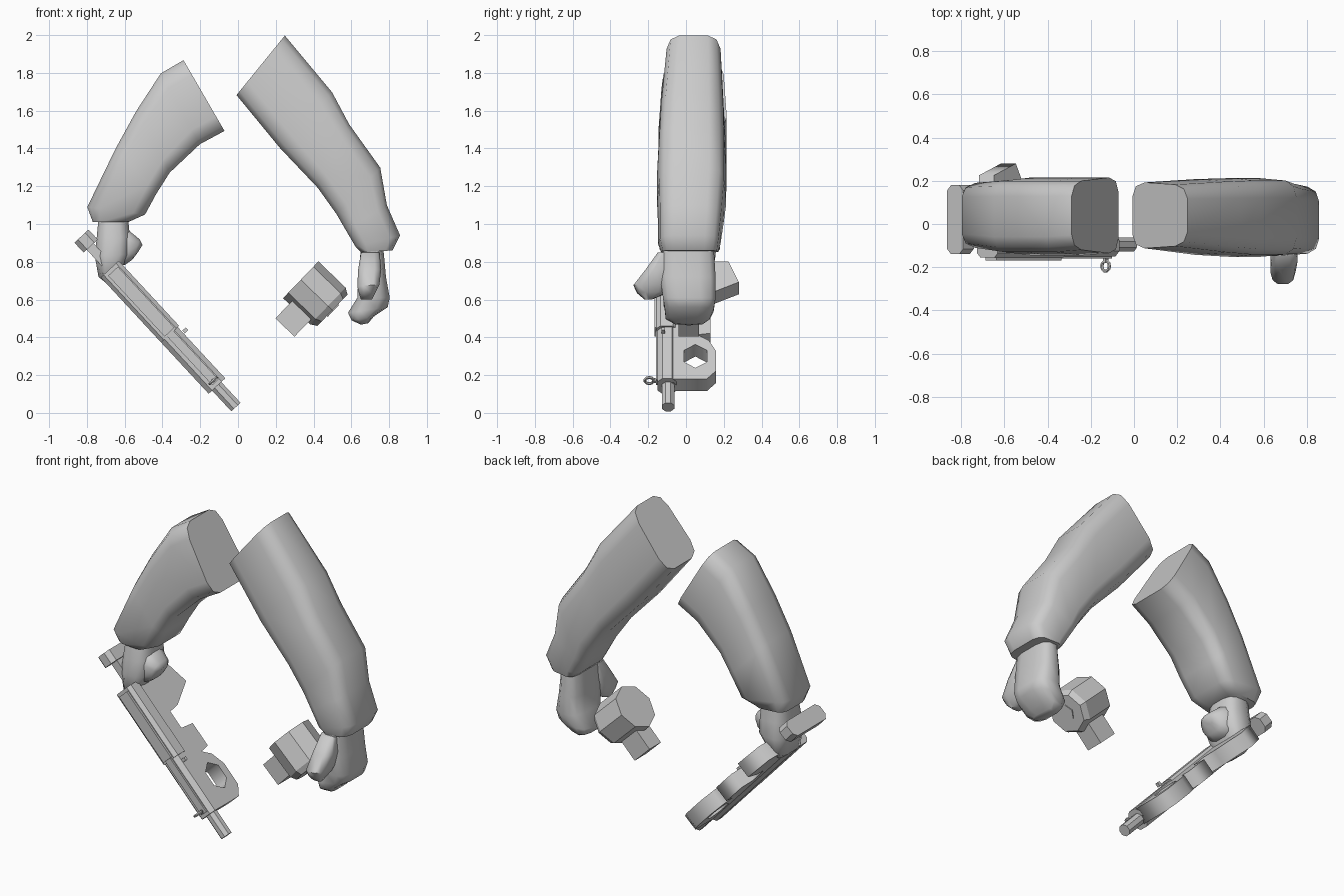
import bpy, bmesh, math
from mathutils import Matrix, Vector

if "Cube" in bpy.data.objects:
    bpy.data.objects.remove(bpy.data.objects["Cube"])

grey = bpy.data.materials.new("plain grey")
grey.diffuse_color = (0.6, 0.6, 0.6, 1)
grey.use_nodes = True
grey.node_tree.nodes["Principled BSDF"].inputs["Base Color"].default_value = grey.diffuse_color


def finish(ob, angle=None):
    """Assign the colour and optional smooth shading."""
    ob.data.materials.append(grey)
    if angle:
        bpy.ops.object.select_all(action='DESELECT')
        ob.select_set(True)
        bpy.context.view_layer.objects.active = ob
        bpy.ops.object.shade_smooth_by_angle(angle=math.radians(angle))
    return ob


def from_bmesh(name, bm, angle=None, matrix=None):
    bmesh.ops.recalc_face_normals(bm, faces=bm.faces)
    me = bpy.data.meshes.new(name)
    bm.to_mesh(me)
    bm.free()
    ob = bpy.data.objects.new(name, me)
    bpy.context.collection.objects.link(ob)
    if matrix:
        ob.matrix_world = matrix
    return finish(ob, angle)


def power(v, e):
    return math.copysign(abs(v) ** e, v)


def loft(name, rings, e=0.45, taper=0.0, angle=60, count=12):
    """Skin rounded-box rings: (outer x, outer z, inner x, inner z, y min, y max)."""
    bm = bmesh.new()
    loops = []
    for ox, oz, ix, iz, y0, y1 in rings:
        loop = []
        for k in range(count):
            a = (k + 0.5) * math.tau / count
            c, s = power(math.cos(a), e), power(math.sin(a), e)
            t = 0.5 - 0.5 * c
            y = (y0 + y1) / 2 + s * (y1 - y0) / 2 * (1 - taper * c)
            loop.append(bm.verts.new((ox + (ix - ox) * t, y, oz + (iz - oz) * t)))
        loops.append(loop)
    for a, b in zip(loops, loops[1:]):
        for k in range(count):
            j = (k + 1) % count
            bm.faces.new((a[k], a[j], b[j], b[k]))
    bm.faces.new(loops[0])
    bm.faces.new(loops[-1])
    return from_bmesh(name, bm, angle)


# Sleeves, shoulder to cuff
loft("left_sleeve", [
    (-.29, 1.87, -.07, 1.49, -.13, .21),
    (-.41, 1.80, -.20, 1.42, -.14, .21),
    (-.54, 1.60, -.36, 1.27, -.14, .21),
    (-.65, 1.40, -.43, 1.16, -.14, .21),
    (-.80, 1.09, -.49, 1.05, -.12, .20),
    (-.77, 1.01, -.58, 1.01, -.09, .17)], e=0.4, taper=0.08)
loft("right_sleeve", [
    (.25, 2.00, -.01, 1.68, -.11, .19),
    (.50, 1.70, .22, 1.40, -.14, .205),
    (.59, 1.53, .42, 1.19, -.15, .21),
    (.755, 1.30, .52, 1.05, -.15, .21),
    (.79, 1.10, .57, .965, -.145, .195),
    (.86, .94, .62, .88, -.145, .18),
    (.82, .86, .65, .85, -.13, .17)], e=0.45, taper=0.06)

# Right fist and thumb
loft("right_fist", [
    (.77, .88, .65, .88, -.13, .15),
    (.785, .72, .635, .72, -.14, .16),
    (.805, .61, .63, .61, -.125, .16),
    (.795, .56, .58, .53, -.115, .15),
    (.72, .51, .60, .49, -.11, .13),
    (.69, .475, .65, .467, -.06, .09)], e=0.65)
loft("right_thumb", [
    (.75, .85, .65, .85, -.15, -.06),
    (.76, .76, .635, .76, -.215, -.06),
    (.75, .68, .63, .67, -.28, -.08),
    (.73, .64, .64, .63, -.26, -.10),
    (.71, .60, .65, .60, -.22, -.18)], e=0.65)

# Left fist and thumb
loft("left_fist", [
    (-.74, 1.03, -.58, 1.03, -.07, .14),
    (-.75, .93, -.57, .93, -.09, .15),
    (-.76, .83, -.57, .84, -.10, .16),
    (-.74, .72, -.62, .76, -.09, .14),
    (-.69, .68, -.66, .69, -.04, .08)], e=0.65)
loft("left_thumb", [
    (-.64, .98, -.66, .80, -.06, .12),
    (-.58, .97, -.60, .78, -.07, .12),
    (-.52, .92, -.56, .81, -.06, .09),
    (-.505, .89, -.53, .85, -.02, .05)], e=0.7)

# Gun frame: local X along the barrel, Y across, Z through the thickness
u, n = Vector((.68, 0, -.733)), Vector((.733, 0, .68))
GUN = Matrix(((u.x, 0, n.x, 0), (0, 1, 0, 0), (u.z, 0, n.z, 0), (0, 0, 0, 1)))


def plate(name, loops, z0, z1):
    """Extrude flat outlines; later loops are holes."""
    cu = bpy.data.curves.new(name, 'CURVE')
    cu.dimensions = '2D'
    cu.fill_mode = 'BOTH'
    cu.extrude = (z1 - z0) / 2
    for pts in loops:
        sp = cu.splines.new('POLY')
        sp.points.add(len(pts) - 1)
        for p, (x, y) in zip(sp.points, pts):
            p.co = (x, y, 0, 1)
        sp.use_cyclic_u = True
    ob = bpy.data.objects.new(name, cu)
    bpy.context.collection.objects.link(ob)
    ob.matrix_world = GUN @ Matrix.Translation((0, 0, (z0 + z1) / 2))
    finish(ob)
    bpy.ops.object.select_all(action='DESELECT')
    ob.select_set(True)
    bpy.context.view_layer.objects.active = ob
    bpy.ops.object.convert(target='MESH')


def box(name, lo, hi, matrix=GUN, bevel=0):
    bm = bmesh.new()
    bmesh.ops.create_cube(bm, size=1)
    for v in bm.verts:
        v.co = [(a + b) / 2 + c * (b - a) for a, b, c in zip(lo, hi, v.co)]
    if bevel:
        edges = [e for e in bm.edges if abs(e.verts[0].co.x - e.verts[1].co.x) > 1e-4]
        bmesh.ops.bevel(bm, geom=edges, offset=bevel, segments=1, affect='EDGES')
    return from_bmesh(name, bm, None, matrix)


def prism(name, x0, x1, r0, r1, centre, sides, matrix=GUN, turn=0.0):
    """Many-sided bar along local X."""
    bm = bmesh.new()
    bmesh.ops.create_cone(bm, cap_ends=True, segments=sides, radius1=r0, radius2=r1, depth=x1 - x0)
    m = (Matrix.Translation(((x0 + x1) / 2, *centre)) @ Matrix.Rotation(math.pi / 2, 4, 'Y')
         @ Matrix.Rotation(turn, 4, 'Z'))
    bm.transform(m)
    return from_bmesh(name, bm, None, matrix)


# Gun body, grips and front guard ring
hole = [(-.345 + .085 * math.cos(k * math.pi / 3), .05 + .07 * math.sin(k * math.pi / 3))
        for k in range(6)]
plate("gun_grip_frame", [[
    (-1.03, -.08), (-1.03, .225), (-.88, .28), (-.79, .11), (-.78, .03), (-.67, .03),
    (-.66, .13), (-.51, .13), (-.50, .06), (-.46, .12), (-.38, .16), (-.24, .16),
    (-.18, .11), (-.18, -.08)], hole], -.025, .07)
box("gun_body", (-1.02, -.155, -.045), (-.55, -.05, .085), bevel=.02)
box("gun_forend", (-.56, -.15, -.045), (-.18, -.05, .075), bevel=.025)
box("gun_top_cover", (-1.0, -.168, -.01), (-.56, -.14, .06))
box("gun_top_rail", (-.56, -.16, .0), (-.2, -.14, .045))

# Stock
box("stock_bar", (-1.19, -.08, .0), (-1.0, .06, .05))
box("stock_butt", (-1.25, -.14, -.022), (-1.178, .18, .08), bevel=.025)

# Barrel and front sight
prism("gun_barrel", -.2, -.03, .036, .036, (-.095, .013), 8, turn=math.pi / 8)
box("sight_post", (-.225, -.18, .012), (-.205, -.14, .028))
bpy.ops.mesh.primitive_torus_add(major_radius=.024, minor_radius=.008,
                                 major_segments=10, minor_segments=6)
ring = bpy.context.object
ring.name = "front_sight_ring"
ring.matrix_world = GUN @ Matrix.Translation((-.215, -.195, .02)) @ Matrix.Rotation(math.pi / 2, 4, 'Y')
finish(ring)
box("side_catch", (-.52, -.13, .08), (-.50, -.11, .105))

# Mallet-like piece: octagonal head with a square stub
a, b = Vector((.72, 0, -.694)), Vector((.694, 0, .72))
HEAD = Matrix(((a.x, 0, b.x, .415), (0, 1, 0, .015), (a.z, 0, b.z, .625), (0, 0, 0, 1)))
prism("mallet_head", -.115, .085, .135, .135, (0, 0), 8, HEAD)
prism("mallet_head_rim", .085, .118, .135, .115, (0, 0), 8, HEAD)
prism("mallet_end_boss", .115, .124, .05, .05, (0, 0), 6, HEAD)
box("mallet_stub", (-.07, -.055, -.24), (.07, .055, -.08), HEAD)
